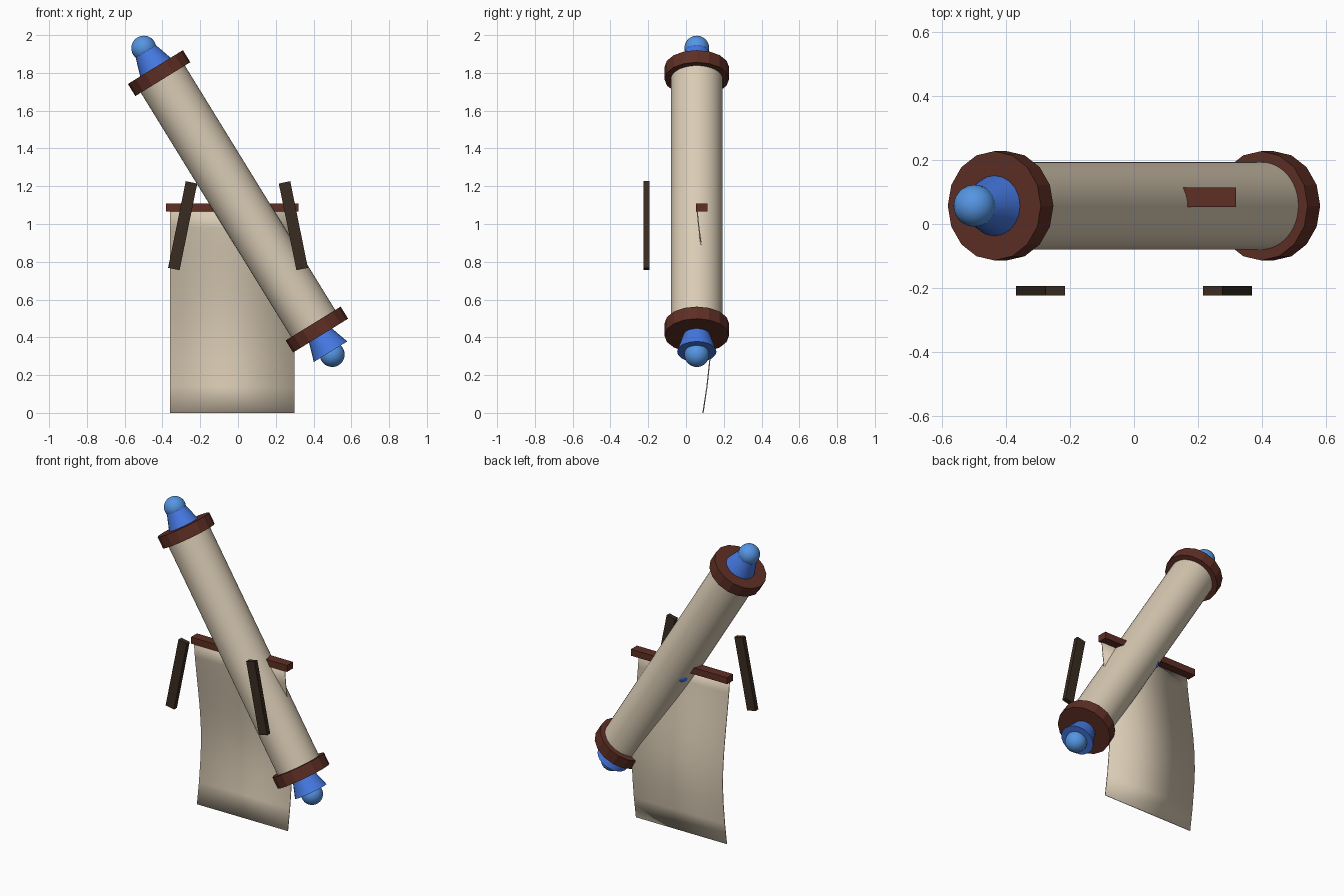
import bpy, bmesh, math
from mathutils import Vector, Matrix

cube = bpy.data.objects.get("Cube")
if cube:
    bpy.data.objects.remove(cube, do_unlink=True)


def material(name, rgb):
    m = bpy.data.materials.new(name)
    m.use_nodes = True
    m.diffuse_color = (*rgb, 1)
    m.node_tree.nodes["Principled BSDF"].inputs["Base Color"].default_value = (*rgb, 1)
    return m


paper = material("parchment", (0.70, 0.60, 0.46))
brown = material("red brown wood", (0.112, 0.028, 0.018))
dark = material("dark wood", (0.042, 0.025, 0.015))
sky = material("light blue", (0.09, 0.30, 0.76))
blue = material("deep blue", (0.06, 0.19, 0.76))


def finish(name, bm, mat, smooth=False):
    bmesh.ops.recalc_face_normals(bm, faces=bm.faces)
    mesh = bpy.data.meshes.new(name)
    bm.to_mesh(mesh)
    bm.free()
    mesh.materials.append(mat)
    ob = bpy.data.objects.new(name, mesh)
    bpy.context.collection.objects.link(ob)
    if smooth:
        bpy.ops.object.select_all(action='DESELECT')
        bpy.context.view_layer.objects.active = ob
        ob.select_set(True)
        bpy.ops.object.shade_smooth_by_angle(angle=math.radians(35))
    return ob


# Leaning frame of the roll: local z runs up its axis
MID = Vector((0, 0.057, 1.12))
LEAN = Matrix.Translation(MID) @ Matrix.Rotation(math.radians(-31.6), 4, 'Y')


def turned(name, mat, z, r_low, r_high, height, sides, smooth):
    bm = bmesh.new()
    bmesh.ops.create_cone(bm, cap_ends=True, segments=sides, radius1=r_low,
                          radius2=r_high, depth=height,
                          matrix=LEAN @ Matrix.Translation((0, 0, z)))
    return finish(name, bm, mat, smooth)


def ball(name, mat, matrix, radius):
    bm = bmesh.new()
    bmesh.ops.create_uvsphere(bm, u_segments=24, v_segments=16, radius=radius, matrix=matrix)
    return finish(name, bm, mat, True)


def box(name, mat, size, centre, tilt=0):
    bm = bmesh.new()
    bmesh.ops.create_cube(bm, size=1, matrix=Matrix.Translation(centre)
                          @ Matrix.Rotation(tilt, 4, 'Y') @ Matrix.Diagonal((*size, 1)))
    return finish(name, bm, mat)


# Roll with collars, tapered knobs and end balls
turned("parchment_roll", paper, 0, 0.137, 0.137, 1.6, 48, True)
for end, side in (("upper", 1), ("lower", -1)):
    turned(end + "_collar", brown, side * 0.797, 0.171, 0.171, 0.075, 16, False)
    turned(end + "_knob", blue, side * 0.87, 0.104, 0.062, 0.13, 20, True)
    ball(end + "_ball", sky, LEAN @ Matrix.Translation((0, 0, side * 0.952)), 0.066)

# Small bead showing at the back of the roll
ball("rear_bead", blue, Matrix.Translation((-0.045, 0.11, 1.035)), 0.045)

# Crossbar the sheet hangs from
box("crossbar", brown, (0.70, 0.062, 0.043), (-0.03, 0.084, 1.087))

# Two leaning front slats
for name, s in (("left_slat", 1), ("right_slat", -1)):
    box(name, dark, (0.062, 0.03, 0.468), (s * 0.293, -0.209, 0.991), -s * math.radians(11.5))

# Hanging sheet: a side profile swept across its width
profile = [(0.058, 1.08), (0.068, 0.98), (0.082, 0.88), (0.10, 0.76), (0.117, 0.64),
           (0.129, 0.52), (0.133, 0.40), (0.126, 0.28), (0.111, 0.14), (0.09, 0)]
bm = bmesh.new()
rows = [[bm.verts.new((x, y, z)) for x in (-0.36, 0.30)] for y, z in profile]
for a, b in zip(rows, rows[1:]):
    bm.faces.new((a[0], a[1], b[1], b[0]))
sheet = finish("hanging_sheet", bm, paper, True)
thick = sheet.modifiers.new("thickness", 'SOLIDIFY')
thick.thickness = 0.006
thick.offset = 0
